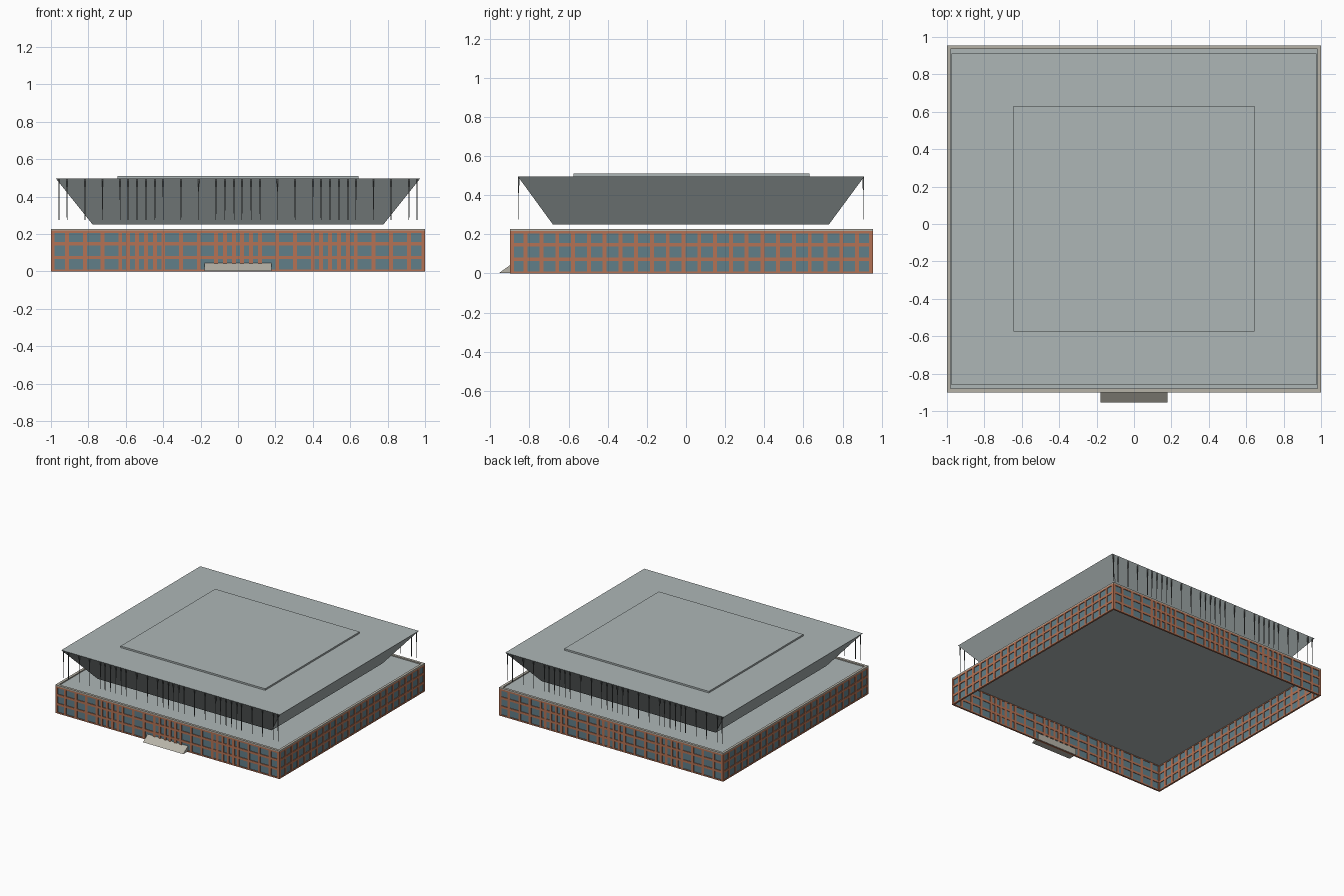
import bpy, bmesh

if "Cube" in bpy.data.objects:
    bpy.data.objects.remove(bpy.data.objects["Cube"])

X, Y0, Y1 = 1.0, -0.90, 0.955       # main building footprint
YC = (Y0 + Y1) / 2


def material(name, rgb):
    m = bpy.data.materials.new(name)
    m.diffuse_color = (*rgb, 1)
    m.use_nodes = True
    m.node_tree.nodes["Principled BSDF"].inputs["Base Color"].default_value = m.diffuse_color
    return m


BRICK = material("brick", (0.46, 0.17, 0.09))
GLASS = material("window_glass", (0.12, 0.21, 0.25))
ROOF = material("roof_grey", (0.42, 0.47, 0.47))
STONE = material("stone", (0.47, 0.45, 0.39))
DARK = material("dark_metal", (0.12, 0.13, 0.13))


def finish(name, bm, mat):
    bmesh.ops.recalc_face_normals(bm, faces=bm.faces)
    me = bpy.data.meshes.new(name)
    bm.to_mesh(me)
    bm.free()
    me.materials.append(mat)
    ob = bpy.data.objects.new(name, me)
    bpy.context.collection.objects.link(ob)
    return ob


def add_frustum(bm, low, high, z0, z1):
    """Six-sided block between two (x0, x1, y0, y1) rectangles."""
    def ring(r, z):
        return [bm.verts.new((x, y, z)) for x, y in
                ((r[0], r[2]), (r[1], r[2]), (r[1], r[3]), (r[0], r[3]))]
    a, b = ring(low, z0), ring(high, z1)
    bm.faces.new(a[::-1])
    bm.faces.new(b)
    for i in range(4):
        j = (i + 1) % 4
        bm.faces.new((a[i], a[j], b[j], b[i]))


def add_box(bm, x0, x1, y0, y1, z0, z1):
    r = (x0, x1, y0, y1)
    add_frustum(bm, r, r, z0, z1)


def add_bar(bm, axis, a0, a1, face, inward, z0, z1, depth):
    """Box lying along a wall; face is the outer plane, depth runs inward."""
    f0, f1 = sorted((face, face + inward * depth))
    if axis == "x":
        add_box(bm, a0, a1, f0, f1, z0, z1)
    else:
        add_box(bm, f0, f1, a0, a1, z0, z1)


# Column positions: irregular rhythm front and back, even on the sides
half = [0.021, 0.07, 0.118, 0.21, 0.305, 0.40, 0.444, 0.492,
        0.54, 0.588, 0.63, 0.725, 0.818, 0.914]
front_cols = [s * x for x in half for s in (-1, 1)]
side_cols = [Y0 + (Y1 - Y0) * i / 23 for i in range(1, 23)]
bands = [(0.0, 0.010), (0.065, 0.083), (0.138, 0.156), (0.205, 0.217)]
D, W = 0.014, 0.010                 # brick depth, half column width

# Facades: brick grid with recessed glass
walls = [("front", "x", Y0, 1, -X, X, front_cols),
         ("back", "x", Y1, -1, -X, X, front_cols),
         ("left", "y", -X, 1, Y0, Y1, side_cols),
         ("right", "y", X, -1, Y0, Y1, side_cols)]
for name, axis, face, inward, a0, a1, cols in walls:
    bm = bmesh.new()
    for z0, z1 in bands:
        add_bar(bm, axis, a0, a1, face, inward, z0, z1, D)
    for c in cols:
        add_bar(bm, axis, c - W, c + W, face, inward, 0.005, 0.21, D)
    for c in (a0 + W, a1 - W):
        add_bar(bm, axis, c - W, c + W, face, inward, 0.0, 0.217, D)
    finish(name + "_brick_grid", bm, BRICK)
    bm = bmesh.new()
    add_bar(bm, axis, a0 + 0.006, a1 - 0.006, face + inward * 0.005, inward,
            0.004, 0.214, 0.005)
    finish(name + "_windows", bm, GLASS)

# Lower roof deck, open hall beneath
bm = bmesh.new()
add_box(bm, -X + 0.01, X - 0.01, Y0 + 0.01, Y1 - 0.01, 0.212, 0.218)
finish("lower_roof", bm, ROOF)

# Coping around the lower roof
bm = bmesh.new()
for face, inward in ((Y0, 1), (Y1, -1)):
    add_bar(bm, "x", -X, X, face, inward, 0.217, 0.227, 0.02)
for face, inward in ((-X, 1), (X, -1)):
    add_bar(bm, "y", Y0 + 0.02, Y1 - 0.02, face, inward, 0.217, 0.227, 0.02)
finish("roof_coping", bm, STONE)

# Flared upper hall, widening upward
bm = bmesh.new()
add_frustum(bm, (-0.777, 0.777, -0.68, 0.73),
            (-0.975, 0.975, -0.86, 0.912), 0.25, 0.497)
finish("upper_hall", bm, ROOF)

# Raised panel on top
bm = bmesh.new()
add_box(bm, -0.645, 0.645, -0.575, 0.63, 0.495, 0.51)
finish("roof_panel", bm, ROOF)

# Thin hanging rods under the front and back eaves
for name, y in (("front", -0.855), ("back", 0.906)):
    bm = bmesh.new()
    for x in front_cols + [-0.957, 0.957]:
        lo, hi = 0.0015, 0.003
        add_frustum(bm, (x - lo, x + lo, y - lo, y + lo),
                    (x - hi, x + hi, y - hi, y + hi), 0.275, 0.496)
    finish(name + "_rods", bm, DARK)

# Entrance wedge, passing through the front wall
bm = bmesh.new()
profile = [(-0.955, 0.003), (-0.882, 0.003), (-0.882, 0.055)]
a, b = ([bm.verts.new((x, y, z)) for y, z in profile] for x in (-0.18, 0.18))
bm.faces.new(a)
bm.faces.new(b[::-1])
for i in range(3):
    j = (i + 1) % 3
    bm.faces.new((a[i], b[i], b[j], a[j]))
finish("entrance_ramp", bm, STONE)
